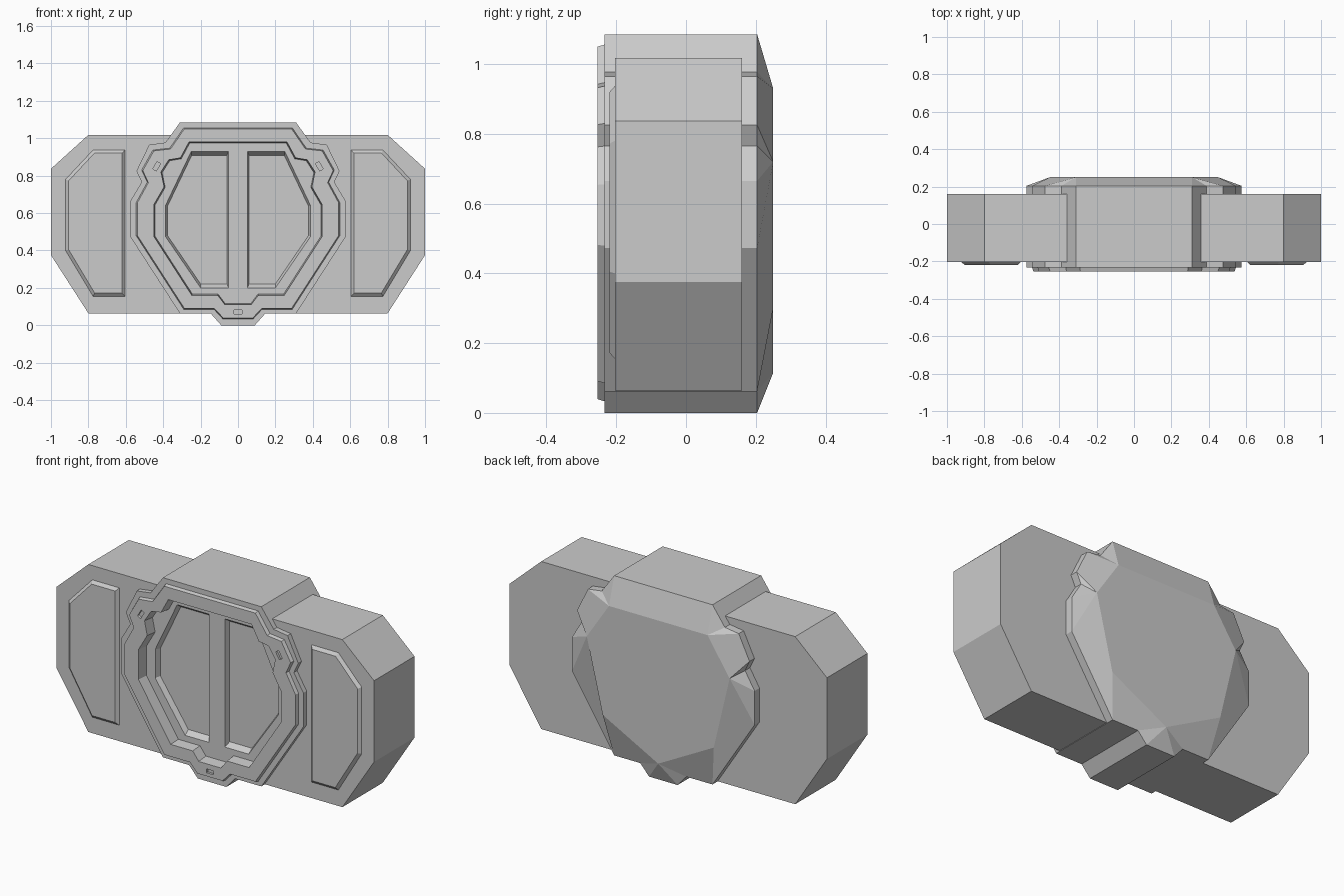
import bpy, bmesh, math

if "Cube" in bpy.data.objects:
    bpy.data.objects.remove(bpy.data.objects["Cube"])


def sym(right):
    """Close a right-half profile (top to bottom) with its mirror image."""
    return right + [(-x, z) for x, z in reversed(right)]


def scaled(pts, s, c=(0.0, 0.56)):
    return [(c[0] + (x - c[0]) * s, c[1] + (z - c[1]) * s) for x, z in pts]


def flip(pts):
    return [(-x, z) for x, z in pts]


def loft(bm, sections):
    """Skin a stack of (y, profile) sections and cap both ends."""
    rings = [[bm.verts.new((x, y, z)) for x, z in pts] for y, pts in sections]
    for a, b in zip(rings, rings[1:]):
        n = len(a)
        for i in range(n):
            j = (i + 1) % n
            bm.faces.new((a[i], a[j], b[j], b[i]))
    bm.faces.new(rings[0])
    bm.faces.new(rings[-1])


def make(name, lofts):
    bm = bmesh.new()
    for sections in lofts:
        loft(bm, sections)
    bmesh.ops.remove_doubles(bm, verts=bm.verts, dist=1e-4)
    bmesh.ops.recalc_face_normals(bm, faces=bm.faces)
    me = bpy.data.meshes.new(name)
    bm.to_mesh(me)
    bm.free()
    ob = bpy.data.objects.new(name, me)
    bpy.context.collection.objects.link(ob)
    return ob


def slot(cx, cz, ang, l=0.045, w=0.022):
    c, s = math.cos(ang), math.sin(ang)
    return [(cx + u * l / 2 * c - v * w / 2 * s, cz + u * l / 2 * s + v * w / 2 * c)
            for u, v in ((-1, -1), (1, -1), (1, 1), (-1, 1))]


# Central housing: faceted back, straight sides, raised rim, deep opening
outer = sym([(.31, 1.085), (.388, .977), (.475, .965), (.543, .825), (.515, .765),
             (.575, .665), (.575, .472), (.31, .062), (.145, .062), (.09, 0)])
back = sym([(.31, .93)] * 3 + [(.45, .72)] * 4 + [(.35, .30)] + [(0, .115)] * 2)
rim = sym([(.29, 1.056), (.365, .947), (.455, .937), (.515, .83), (.485, .765),
           (.545, .655), (.545, .48), (.29, .085), (.128, .085), (.08, .033)])
opening = sym([(.262, .98), (.308, .895), (.37, .885), (.412, .82), (.395, .74),
               (.45, .645), (.45, .475), (.247, .16), (.108, .16), (.07, .11)])
housing = make("central_housing", [[
    (.25, back), (.204, outer), (-.233, outer), (-.233, rim),
    (-.253, scaled(rim, .988)), (-.253, opening), (-.19, scaled(opening, .985))]])

# Two sloped window recesses and three small slots cut into the housing
window = [(.05, .93), (.25, .93), (.388, .64), (.388, .475), (.20, .20), (.05, .20)]
wc = (.21, .565)
win_cut = [(-.20, scaled(window, 1.02, wc)), (-.16, scaled(window, .94, wc))]
slots = [slot(0, .07, 0), slot(.435, .85, math.radians(-60)),
         slot(-.435, .85, math.radians(60))]
cutter = make("recess_cutter",
              [win_cut, [(y, flip(p)) for y, p in win_cut]]
              + [[(-.27, s), (-.24, s)] for s in slots])
cutter.hide_render = True
mod = housing.modifiers.new("recesses", 'BOOLEAN')
mod.object = cutter
mod.operation = 'DIFFERENCE'
mod.solver = 'EXACT'
bpy.context.view_layer.objects.active = housing
bpy.ops.object.modifier_apply(modifier=mod.name)
bpy.data.objects.remove(cutter)

# Side blocks and their raised bevelled panels
block = [(.35, 1.018), (.80, 1.018), (1, .837), (1, .375), (.80, .064),
         (.30, .064), (.50, .45), (.50, .78)]
panel = [(.605, .937), (.775, .937), (.922, .78), (.922, .40), (.775, .155), (.605, .155)]
panel_top = [(.62, .92), (.768, .92), (.906, .772), (.906, .405), (.766, .172), (.62, .172)]
for side, f in (("right", lambda p: p), ("left", flip)):
    make(side + "_block", [[(-.204, f(block)), (.16, f(block))]])
    make(side + "_panel", [[(-.20, f(panel)), (-.204, f(panel)), (-.219, f(panel_top))]])
